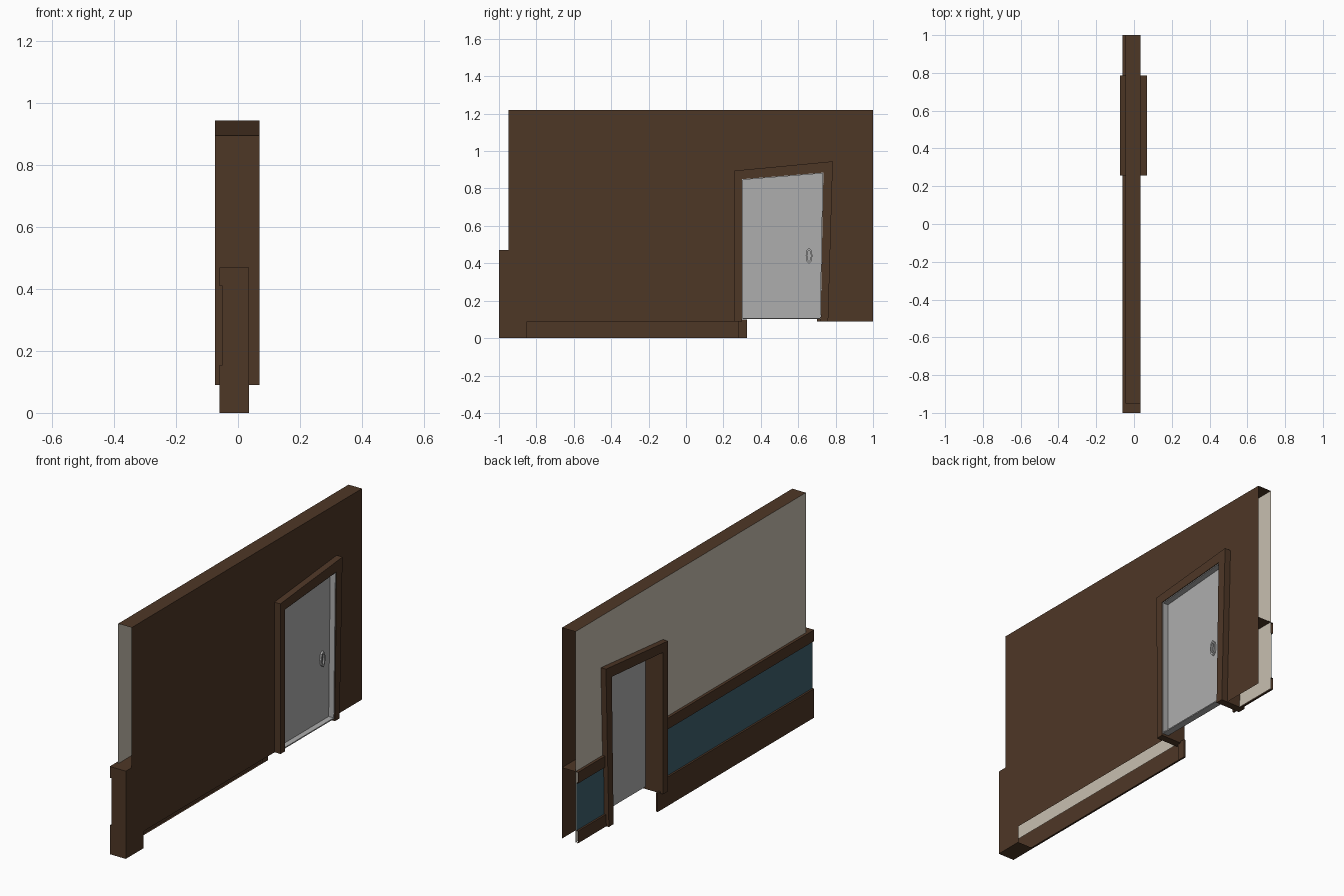
import bpy, bmesh, math

if "Cube" in bpy.data.objects:
    bpy.data.objects.remove(bpy.data.objects["Cube"])


def material(name, rgb):
    m = bpy.data.materials.new(name)
    m.diffuse_color = (*rgb, 1)
    m.use_nodes = True
    m.node_tree.nodes["Principled BSDF"].inputs["Base Color"].default_value = m.diffuse_color
    return m


BROWN = material("dark brown wood", (0.076, 0.038, 0.0194))
CREAM = material("cream plaster", (0.58, 0.525, 0.435))
TEAL = material("teal panel", (0.048, 0.117, 0.156))
GREY = material("grey door", (0.42, 0.42, 0.42))

BACK, FRONT, RAIL, PANEL = 0.035, -0.045, -0.06, -0.05   # x of the wall layers
TOP, DADO, FLOOR = 1.22, 0.47, 0.09                      # main heights


def build(name, verts, faces, *mats, fix=False):
    me = bpy.data.meshes.new(name)
    me.from_pydata(verts, [], faces)
    for m in mats:
        me.materials.append(m)
    if fix:
        bm = bmesh.new()
        bm.from_mesh(me)
        bmesh.ops.recalc_face_normals(bm, faces=bm.faces)
        bm.to_mesh(me)
        bm.free()
    ob = bpy.data.objects.new(name, me)
    bpy.context.collection.objects.link(ob)
    return ob


def sheet(name, verts, mat, flip=False):
    """Single flat open face."""
    return build(name, verts[::-1] if flip else verts, [range(len(verts))], mat)


def prism(name, outline, x0, x1, mat):
    """Closed solid: a (y, z) outline extruded along x."""
    n = len(outline)
    verts = [(x, y, z) for x in (x0, x1) for y, z in outline]
    faces = [range(n), range(n, 2 * n)]
    faces += [(i, (i + 1) % n, n + (i + 1) % n, n + i) for i in range(n)]
    return build(name, verts, faces, mat, fix=True)


def box(name, x0, x1, y0, y1, z0, z1, mat):
    return prism(name, [(y0, z0), (y1, z0), (y1, z1), (y0, z1)], x0, x1, mat)


def ring(name, outer, inner, x0, x1, mat):
    """Closed solid ring between two (y, z) loops of equal length."""
    n = len(outer)
    verts = [(x, y, z) for x in (x0, x1) for loop in (outer, inner) for y, z in loop]
    faces = []
    for i in range(n):
        j = (i + 1) % n
        a = [(0, n), (n, 3 * n), (3 * n, 2 * n), (2 * n, 0)]
        faces += [(p + i, p + j, q + j, q + i) for p, q in a]
    return build(name, verts, faces, mat, fix=True)


# Upper wall shell: brown back, cream front, brown top, open ends
gap = [(0.28, FLOOR), (0.28, 0.87), (0.76, 0.91), (0.745, FLOOR)]
back = [(-1, 0), (-0.85, 0), (-0.85, FLOOR)] + gap + \
       [(1, FLOOR), (1, TOP), (-0.95, TOP), (-0.95, DADO), (-1, DADO)]
sheet("wall_back", [(BACK, y, z) for y, z in back], BROWN)
front = [(-0.95, FLOOR)] + gap + [(1, FLOOR), (1, TOP), (-0.95, TOP)]
sheet("wall_front", [(FRONT, y, z) for y, z in front], CREAM, flip=True)
sheet("wall_top", [(FRONT, -0.95, TOP), (BACK, -0.95, TOP), (BACK, 1, TOP), (FRONT, 1, TOP)], BROWN)

# Lower wall: rail, panel and baseboard swept along y on both sides of the door
for name, y0, y1, base in (("long", -1, 0.28, 0), ("short", 0.765, 1, FLOOR)):
    prof = [(BACK, DADO), (RAIL, DADO), (RAIL, 0.41), (PANEL, 0.41),
            (PANEL, 0.155), (RAIL, 0.155), (RAIL, base), (PANEL, base)]
    verts = [(x, y, z) for y in (y0, y1) for x, z in prof]
    n = len(prof)
    faces = [(n + i, n + i + 1, i + 1, i) for i in range(n - 1)]
    ob = build("lower_wall_" + name, verts, faces, BROWN, TEAL)
    for p in ob.data.polygons:
        p.material_index = int(p.normal.x < -0.9 and 0.2 < p.center.z < 0.4)
    if base == 0:
        sheet("lower_wall_end", [(x, -1, z) for x, z in prof[:-1] + [(BACK, 0)]], BROWN, flip=True)

# Closed foot of the end post, and baseboard ends under the door frame
sheet("post_bottom", [(RAIL, -1, 0), (BACK, -1, 0), (BACK, -0.85, 0), (RAIL, -0.85, 0)], BROWN, flip=True)
box("baseboard_end", RAIL, PANEL, 0.28, 0.325, 0, 0.1, BROWN)
box("baseboard_stub", RAIL, PANEL, 0.70, 0.765, FLOOR, 0.105, BROWN)

# Slanted door frame
prism("door_frame", [(0.26, FLOOR), (0.3, FLOOR), (0.3, 0.85), (0.735, 0.885), (0.72, FLOOR),
                     (0.76, FLOOR), (0.785, 0.945), (0.258, 0.895)], -0.075, 0.07, BROWN)

# Door leaf and its shallow lining
leaf = [(0.3, 0.102), (0.72, 0.102), (0.735, 0.885), (0.3, 0.85)]
inner = [(0.304, 0.108), (0.716, 0.108), (0.73, 0.88), (0.304, 0.846)]
prism("door", leaf, 0.03, 0.036, GREY)
ring("door_lining", leaf, inner, 0.036, 0.066, GREY)


# Oval door handle
def oval(ry, rz):
    return [(0.658 + ry * math.cos(a * math.pi / 4), 0.44 + rz * math.sin(a * math.pi / 4))
            for a in range(8)]


ring("handle", oval(0.018, 0.042), oval(0.010, 0.030), 0.036, 0.046, GREY)
